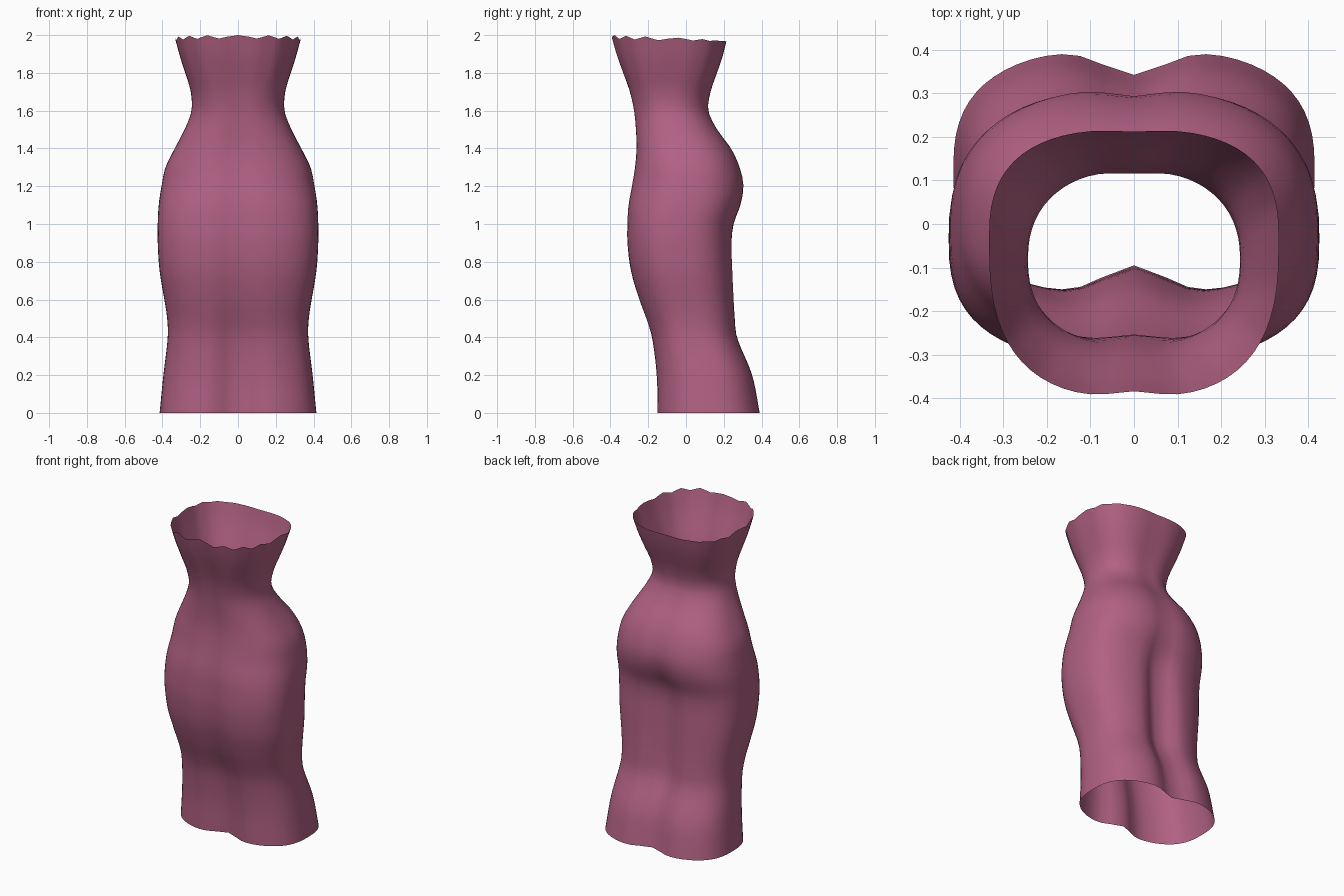
import bpy, bmesh, math

if "Cube" in bpy.data.objects:
    bpy.data.objects.remove(bpy.data.objects["Cube"])

SEG = 64    # points around each ring
ROWS = 48   # rings up the garment

# height, half width, front y, back y, front crease depth, back crease depth
PROFILE = [
    (0.00, 0.415, -0.150, 0.390, 0.062, 0.055),
    (0.20, 0.395, -0.155, 0.350, 0.055, 0.060),
    (0.40, 0.372, -0.180, 0.270, 0.045, 0.065),
    (0.50, 0.375, -0.210, 0.258, 0.036, 0.068),
    (0.60, 0.390, -0.247, 0.252, 0.030, 0.068),
    (0.75, 0.415, -0.291, 0.245, 0.026, 0.066),
    (0.90, 0.425, -0.310, 0.241, 0.022, 0.060),
    (1.00, 0.425, -0.310, 0.252, 0.020, 0.045),
    (1.10, 0.420, -0.304, 0.288, 0.018, 0.026),
    (1.20, 0.405, -0.286, 0.304, 0.016, 0.016),
    (1.30, 0.384, -0.270, 0.284, 0.015, 0.012),
    (1.40, 0.335, -0.262, 0.238, 0.014, 0.010),
    (1.50, 0.283, -0.265, 0.165, 0.013, 0.009),
    (1.60, 0.246, -0.275, 0.118, 0.012, 0.008),
    (1.70, 0.250, -0.297, 0.130, 0.012, 0.007),
    (1.80, 0.278, -0.330, 0.160, 0.012, 0.006),
    (1.90, 0.308, -0.364, 0.191, 0.012, 0.005),
    (2.00, 0.333, -0.391, 0.214, 0.013, 0.005),
]


def sample(z):
    """Smooth (Hermite) interpolation of the profile at a height."""
    last = len(PROFILE) - 1
    i = max(k for k in range(last) if PROFILE[k][0] <= z + 1e-9)
    a, b = PROFILE[i], PROFILE[i + 1]
    p, q = PROFILE[max(i - 1, 0)], PROFILE[min(i + 2, last)]
    h = b[0] - a[0]
    t = (z - a[0]) / h
    out = []
    for c in range(1, 6):
        m0 = (b[c] - p[c]) / (b[0] - p[0]) * h
        m1 = (q[c] - a[c]) / (q[0] - a[0]) * h
        out.append((2*t**3 - 3*t*t + 1) * a[c] + (t**3 - 2*t*t + t) * m0
                   + (3*t*t - 2*t**3) * b[c] + (t**3 - t*t) * m1)
    return out


def ring(z):
    """Rounded, creased outline at a height, starting on the right side."""
    w, front, back, dent_f, dent_b = sample(z)
    flare = max(0, (z - 1.65) / 0.35)
    centre = (front + back) / 2 + 0.05 * flare
    waist = math.exp(-((z - 1.58) / 0.15) ** 2)
    power = 2.7 - 0.45 * waist - 0.25 * math.exp(-((z - 1.25) / 0.15) ** 2)
    sigma = 0.10 - 0.03 * min(1, z / 1.2)
    pts = []
    for k in range(SEG):
        a = 2 * math.pi * k / SEG
        c, s = math.cos(a), math.sin(a)
        x = w * math.copysign(abs(c) ** (2 / power), c)
        y = math.copysign(abs(s) ** (2 / power), s)
        depth, dent = (back - centre, dent_b) if s > 0 else (centre - front, dent_f)
        y = y * depth - math.copysign(dent * 1.05 * math.exp(-(x / sigma) ** 2), y) * abs(s)
        pts.append([x, y, a])
    # stretch each side so that the lobes reach the wanted depth
    hi = (back - centre) / max(p[1] for p in pts)
    lo = (front - centre) / min(p[1] for p in pts)
    return [(x, centre + y * (hi if y > 0 else lo), a) for x, y, a in pts]


def rim_height(a):
    """Scalloped front edge, lower and smoother at the back."""
    f = 0.5 - 0.5 * math.sin(a)
    return 1.967 + 0.024 * f + 0.009 * math.cos(16 * a) * min(1, 1.6 * f)


# Garment: open tube lofted through the rings
bm = bmesh.new()
rows = []
for r in range(ROWS + 1):
    z = 2.0 * r / ROWS
    lift = max(0, (z - 1.7) / 0.3)
    rows.append([bm.verts.new((x, y, z + (rim_height(a) - 2.0) * lift))
                 for x, y, a in ring(z)])
for lower, upper in zip(rows, rows[1:]):
    for k in range(SEG):
        n = (k + 1) % SEG
        bm.faces.new((lower[k], lower[n], upper[n], upper[k])).smooth = True

mesh = bpy.data.meshes.new("fitted_dress")
bm.to_mesh(mesh)
bm.free()
dress = bpy.data.objects.new("fitted_dress", mesh)
bpy.context.collection.objects.link(dress)

# Fabric colour
fabric = bpy.data.materials.new("rose_fabric")
fabric.diffuse_color = (0.44, 0.12, 0.225, 1)
fabric.use_nodes = True
fabric.node_tree.nodes["Principled BSDF"].inputs["Base Color"].default_value = fabric.diffuse_color
mesh.materials.append(fabric)
